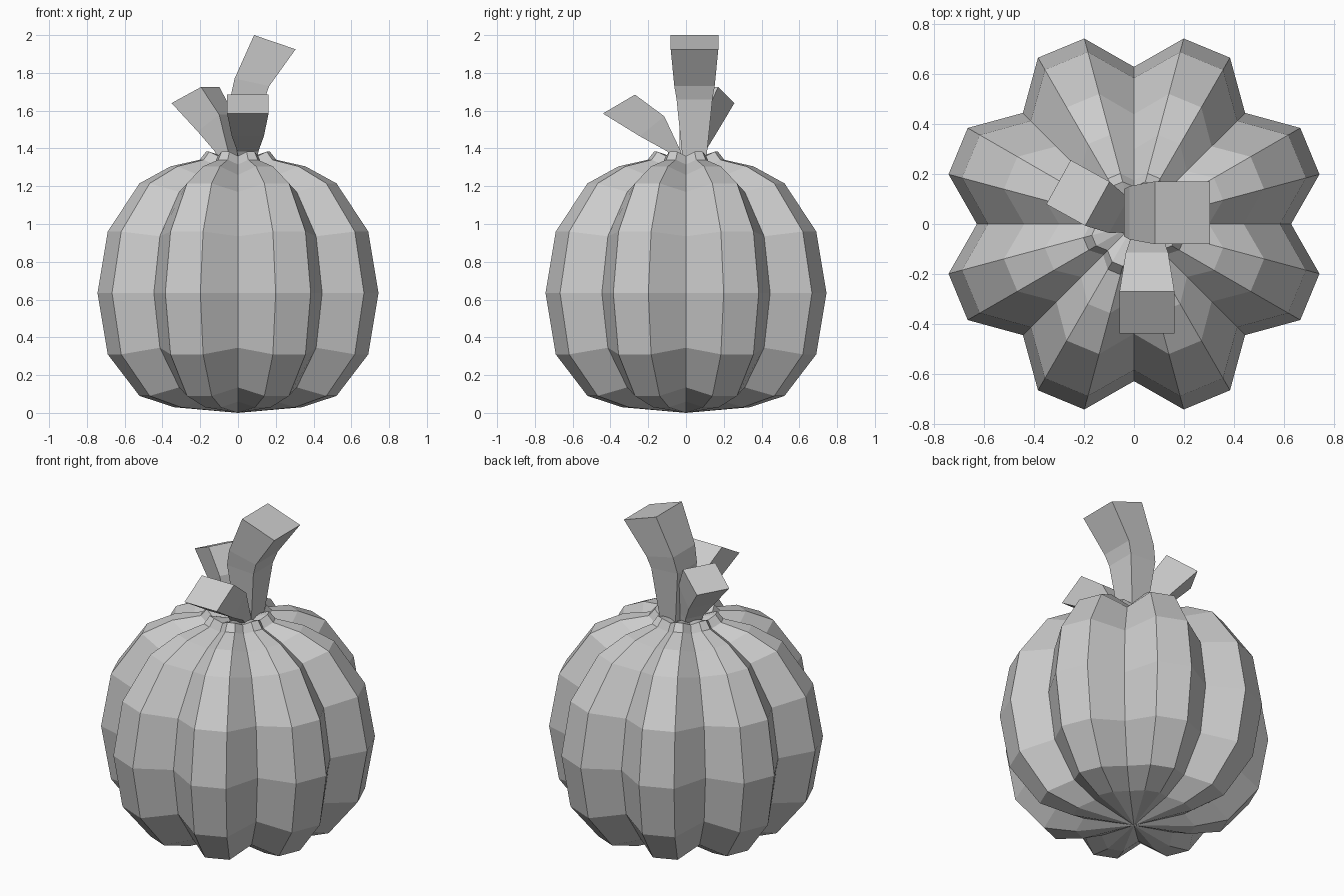
import bpy, bmesh
from math import cos, sin, radians

if "Cube" in bpy.data.objects:
    bpy.data.objects.remove(bpy.data.objects["Cube"])


def finish(name, bm):
    bmesh.ops.recalc_face_normals(bm, faces=bm.faces)
    mesh = bpy.data.meshes.new(name)
    bm.to_mesh(mesh)
    bm.free()
    bpy.context.collection.objects.link(bpy.data.objects.new(name, mesh))


def bridge(bm, a, b):
    n = len(a)
    for i in range(n):
        j = (i + 1) % n
        bm.faces.new((a[i], a[j], b[j], b[i]))


# Ribbed body: each ring has ridge radius/height and groove radius/height
RINGS = [
    (0.35, 0.03, 0.285, 0.06),
    (0.54, 0.09, 0.44, 0.135),
    (0.714, 0.31, 0.585, 0.345),
    (0.77, 0.635, 0.63, 0.635),
    (0.714, 0.96, 0.585, 0.935),
    (0.54, 1.215, 0.44, 1.17),
    (0.37, 1.305, 0.30, 1.26),
    (0.21, 1.34, 0.175, 1.315),
    (0.175, 1.383, 0.15, 1.36),
]
bm = bmesh.new()
loops = []
for ridge_r, ridge_z, groove_r, groove_z in RINGS:
    loop = []
    for i in range(24):
        r, z = (groove_r, groove_z) if i % 3 == 0 else (ridge_r, ridge_z)
        a = radians(15 * i)
        loop.append(bm.verts.new((r * cos(a), r * sin(a), z)))
    loops.append(loop)
for a, b in zip(loops, loops[1:]):
    bridge(bm, a, b)
# Close at the bottom pole and at the sunken crown
for loop, z in ((loops[0], 0.0), (loops[-1], 1.33)):
    pole = bm.verts.new((0, 0, z))
    for i in range(24):
        bm.faces.new((loop[i], loop[(i + 1) % 24], pole))
finish("pumpkin_body", bm)


# Flaring square stalk; sections: inner reach, inner z, outer reach, outer z, half width
def stalk(name, origin, angle, sections):
    c, s = cos(radians(angle)), sin(radians(angle))
    bm = bmesh.new()
    rings = []
    for d0, z0, d1, z1, w in sections:
        rings.append([bm.verts.new((origin[0] + d * c - p * s,
                                    origin[1] + d * s + p * c, z))
                      for d, p, z in ((d0, -w, z0), (d1, -w, z1),
                                      (d1, w, z1), (d0, w, z0))])
    for a, b in zip(rings, rings[1:]):
        bridge(bm, a, b)
    bm.faces.new(rings[0])
    bm.faces.new(rings[-1])
    finish(name, bm)


stalk("main_stem", (0, 0.045), 0, [
    (0.0, 1.32, 0.10, 1.32, 0.06),
    (-0.04, 1.67, 0.14, 1.66, 0.095),
    (-0.018, 1.77, 0.165, 1.73, 0.107),
    (0.085, 2.0, 0.305, 1.925, 0.126),
])
stalk("front_offshoot", (0.052, 0), -90, [
    (0.01, 1.32, 0.07, 1.34, 0.05),
    (0.03, 1.39, 0.10, 1.385, 0.056),
    (0.115, 1.57, 0.245, 1.465, 0.085),
    (0.27, 1.685, 0.44, 1.585, 0.11),
])
stalk("left_offshoot", (0, 0), 151, [
    (0.01, 1.32, 0.09, 1.34, 0.05),
    (0.03, 1.39, 0.11, 1.385, 0.056),
    (0.07, 1.58, 0.20, 1.49, 0.08),
    (0.168, 1.725, 0.346, 1.64, 0.101),
])
